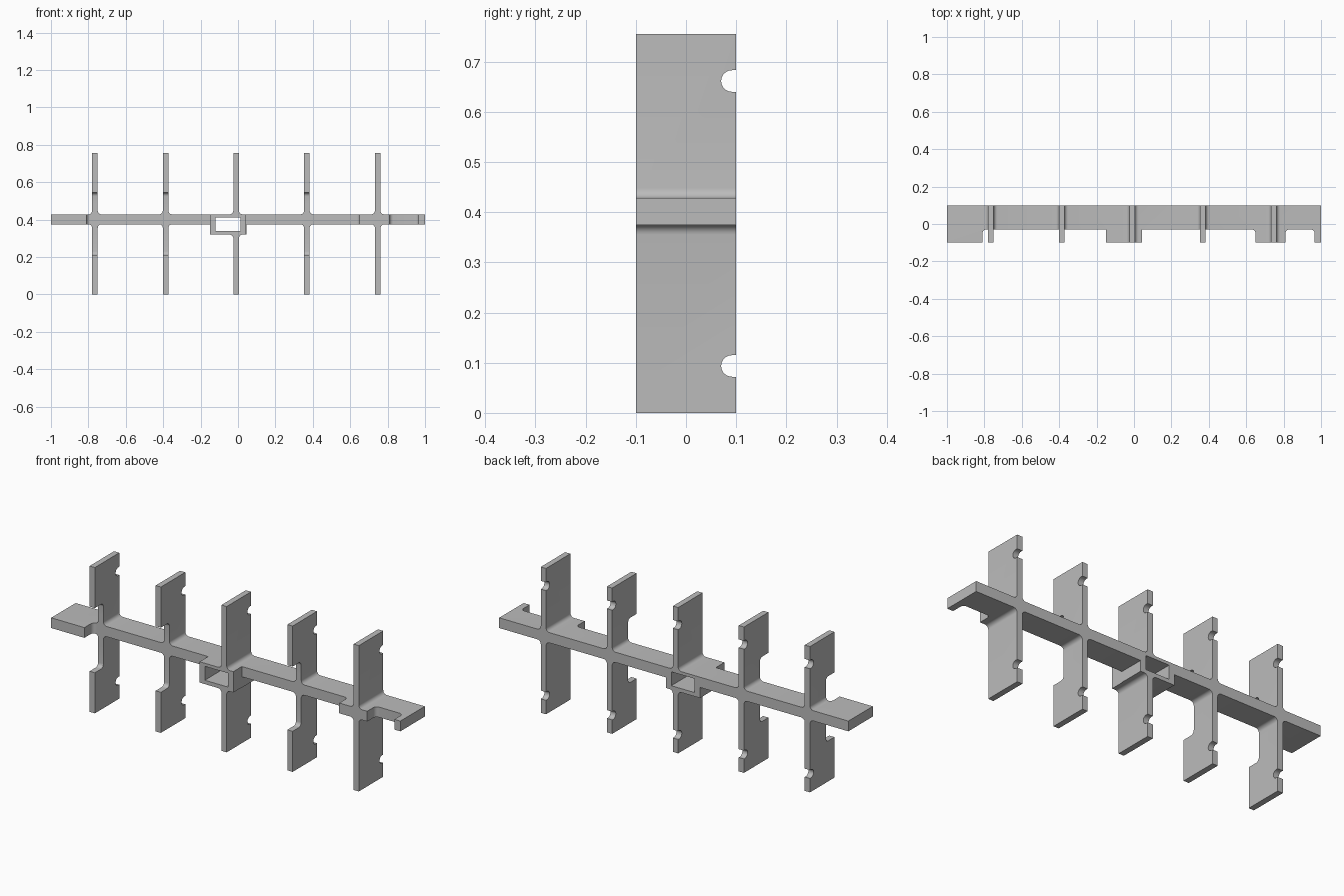
import bpy
import bmesh
from math import radians
from mathutils import Vector

cube = bpy.data.objects.get("Cube")
if cube:
    bpy.data.objects.remove(cube, do_unlink=True)

grey = bpy.data.materials.new("light grey")
grey.use_nodes = True
colour = (0.5, 0.5, 0.5, 1)
grey.diffuse_color = colour
grey.node_tree.nodes["Principled BSDF"].inputs["Base Color"].default_value = colour


def rounded(corners, steps=6):
    """Outline from (u, v) or (u, v, radius) right-angled corners."""
    out = []
    for i, c in enumerate(corners):
        p = Vector(c[:2])
        if len(c) == 2:
            out.append(p)
            continue
        a = (Vector(corners[i - 1][:2]) - p).normalized() * c[2]
        b = (Vector(corners[(i + 1) % len(corners)][:2]) - p).normalized() * c[2]
        for s in range(steps + 1):
            t = radians(90 * s / steps)
            centre = p + a + b
            out.append(centre - b * Vector((1, 0)).rotate_by(t).x
                       - a * Vector((1, 0)).rotate_by(t).y
                       if hasattr(Vector, "rotate_by") else arc(centre, a, b, t))
    return out


def arc(centre, a, b, t):
    from math import cos, sin
    return centre - b * cos(t) - a * sin(t)


def prism(name, corners, axis, low, high):
    """Extrude a rounded outline along one axis."""
    place = {"x": lambda p, d: (d, p.x, p.y),
             "y": lambda p, d: (p.x, d, p.y),
             "z": lambda p, d: (p.x, p.y, d)}[axis]
    bm = bmesh.new()
    outline = rounded(corners)
    face = bm.faces.new([bm.verts.new(place(p, low)) for p in outline])
    top = bmesh.ops.extrude_face_region(bm, geom=[face])["geom"]
    move = Vector(place(Vector((0, 0)), high - low))
    bmesh.ops.translate(bm, vec=move, verts=[v for v in top if isinstance(v, bmesh.types.BMVert)])
    bmesh.ops.recalc_face_normals(bm, faces=bm.faces)
    mesh = bpy.data.meshes.new(name)
    bm.to_mesh(mesh)
    bm.free()
    obj = bpy.data.objects.new(name, mesh)
    bpy.context.collection.objects.link(obj)
    mesh.materials.append(grey)
    return obj


def box(u0, u1, v0, v1):
    return [(u0, v0), (u1, v0), (u1, v1), (u0, v1)]


FINS = [-0.765, -0.387, -0.01, 0.368, 0.747]
HALF, FILLET = 0.015, 0.02
BOTTOM, TOP, HEIGHT = 0.375, 0.428, 0.755
DUCT = 0.32

# Front profile: bar, five crossing fins and the duct under the middle fin
profile = [(-1, BOTTOM), (-1, TOP)]
for x in FINS:
    profile += [(x - HALF, TOP, FILLET), (x - HALF, HEIGHT),
                (x + HALF, HEIGHT), (x + HALF, TOP, FILLET)]
profile += [(1, TOP), (1, BOTTOM)]
for x in reversed(FINS):
    middle = x == FINS[2]
    z = DUCT if middle else BOTTOM
    fin = [(x + HALF, z, FILLET), (x + HALF, 0), (x - HALF, 0), (x - HALF, z, FILLET)]
    if middle:
        fin = [(0.045, BOTTOM), (0.045, DUCT)] + fin + [(-0.15, DUCT), (-0.15, BOTTOM)]
    profile += fin
rack = prism("finned_bar", profile, "y", -0.1, 0.1)

# Duct opening
cutters = [prism("duct_cutter", box(-0.12, 0.014, 0.34, 0.412), "y", -0.2, 0.2)]

# Front recesses along the bar
FRONT, RECESS = -0.2, -0.03
for left, right, r_left, r_right in [(-0.81, -0.15, 0.02, 0), (0.043, 0.65, 0, 0.02),
                                     (0.81, 0.966, 0.02, 0.02)]:
    corners = [(left, FRONT), (right, FRONT),
               (right, RECESS, r_right) if r_right else (right, RECESS),
               (left, RECESS, r_left) if r_left else (left, RECESS)]
    cutters.append(prism("bar_recess_cutter", corners, "z", 0.32, 0.48))

# Front recesses in the three notched fins
for i in (0, 1, 3):
    corners = [(FRONT, 0.21), (RECESS, 0.21, FILLET), (RECESS, 0.545, FILLET), (FRONT, 0.545)]
    cutters.append(prism("fin_recess_cutter", corners, "x", FINS[i] - 0.019, FINS[i] + 0.019))

# Round-ended slots in the back edges, through all fins
for z in (0.0935, 0.6615):
    r = 0.0215
    corners = [(0.2, z - r), (0.2, z + r), (0.07, z + r, r), (0.07, z - r, r)]
    cutters.append(prism("slot_cutter", corners, "x", -0.9, 0.9))

for cutter in cutters:
    cutter.hide_render = True
    cut = rack.modifiers.new(cutter.name, "BOOLEAN")
    cut.operation = "DIFFERENCE"
    cut.solver = "EXACT"
    cut.object = cutter

# Apply the cuts, drop the cutters and smooth the fillets
bpy.context.view_layer.objects.active = rack
rack.select_set(True)
for name in [m.name for m in rack.modifiers]:
    bpy.ops.object.modifier_apply(modifier=name)
for cutter in cutters:
    bpy.data.objects.remove(cutter, do_unlink=True)
bpy.ops.object.shade_smooth_by_angle(angle=radians(30))
